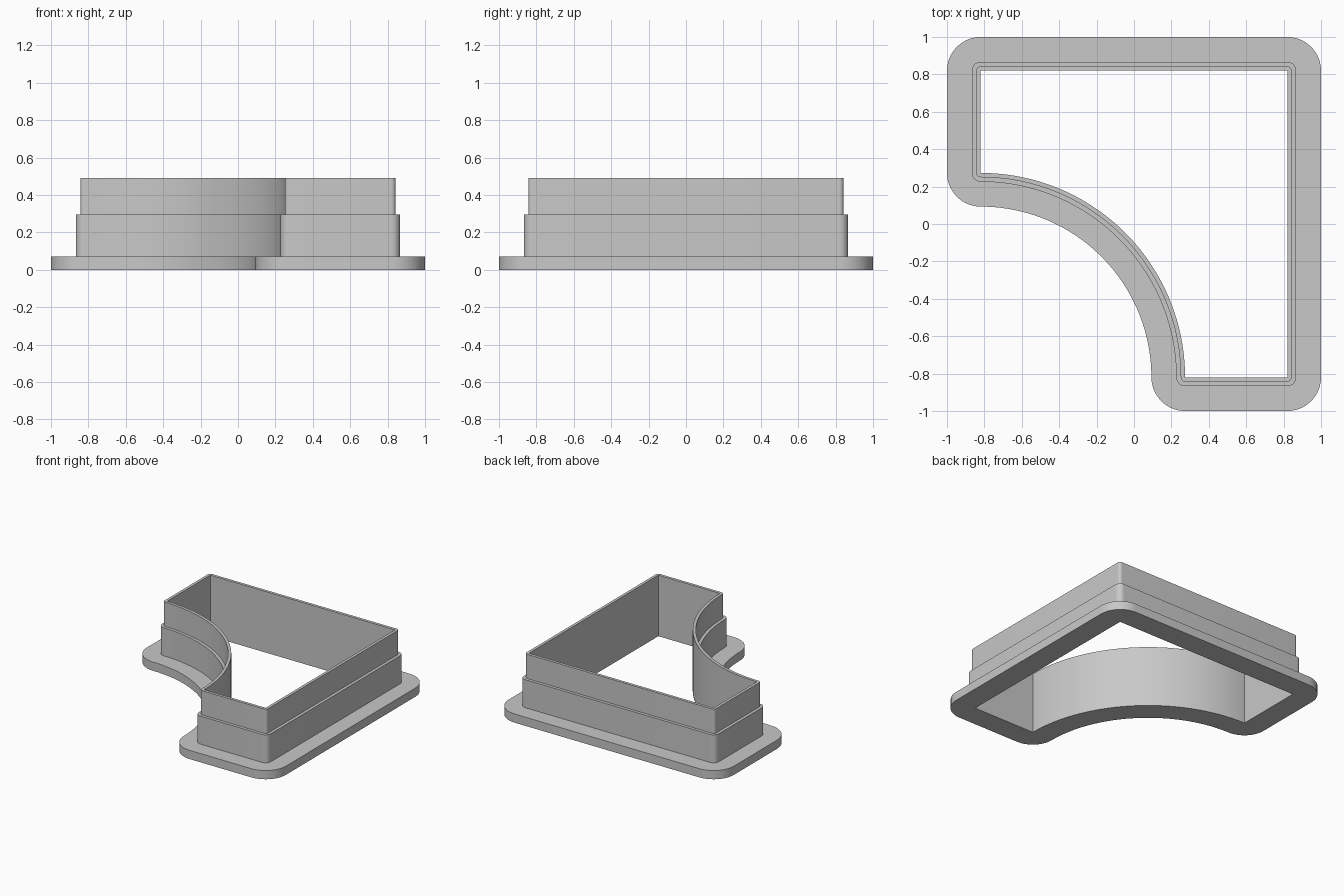
import bpy
import bmesh
from math import radians, cos, sin

cube = bpy.data.objects.get("Cube")
if cube:
    bpy.data.objects.remove(cube, do_unlink=True)

HALF = 0.82          # half width of the opening
RADIUS = 1.093       # concave bite, centred on the front left corner
TIP = RADIUS - HALF  # where the bite meets the straight sides

grey = bpy.data.materials.new("grey_plastic")
grey.use_nodes = True
colour = (0.58, 0.58, 0.58, 1)
grey.diffuse_color = colour
grey.node_tree.nodes["Principled BSDF"].inputs["Base Color"].default_value = colour


def arc(cx, cy, r, start, end, steps):
    angles = [radians(start + (end - start) * i / steps) for i in range(steps + 1)]
    return [(cx + r * cos(a), cy + r * sin(a)) for a in angles]


def outline(d):
    """Opening outline grown outward by d, with rounded corners."""
    pts = []
    for x, y, start in ((HALF, -HALF, -90), (HALF, HALF, 0),
                        (-HALF, HALF, 90), (-HALF, TIP, 180)):
        pts += arc(x, y, d, start, start + 90, 10)
    pts += arc(-HALF, -HALF, RADIUS - d, 90, 0, 64)
    pts += arc(TIP, -HALF, d, 180, 270, 10)
    return pts


# Stepped cross-section: (outward offset, height) for flange, wall and thin rim
profile = [(0, 0), (0.18, 0), (0.18, 0.07), (0.047, 0.07), (0.047, 0.295),
           (0.023, 0.295), (0.023, 0.49), (0, 0.49)]

# Sweep the cross-section around the outline
bm = bmesh.new()
rings = [[bm.verts.new((x, y, z)) for x, y in outline(d)] for d, z in profile]
for k, lower in enumerate(rings):
    upper = rings[(k + 1) % len(rings)]
    for i in range(len(lower)):
        j = (i + 1) % len(lower)
        bm.faces.new((lower[i], lower[j], upper[j], upper[i]))
bmesh.ops.remove_doubles(bm, verts=bm.verts, dist=0.0001)
bmesh.ops.recalc_face_normals(bm, faces=bm.faces)

mesh = bpy.data.meshes.new("stepped_cutter_frame")
bm.to_mesh(mesh)
bm.free()
mesh.materials.append(grey)
frame = bpy.data.objects.new("stepped_cutter_frame", mesh)
bpy.context.collection.objects.link(frame)

bpy.ops.object.select_all(action='DESELECT')
frame.select_set(True)
bpy.context.view_layer.objects.active = frame
bpy.ops.object.shade_smooth_by_angle(angle=radians(30))
